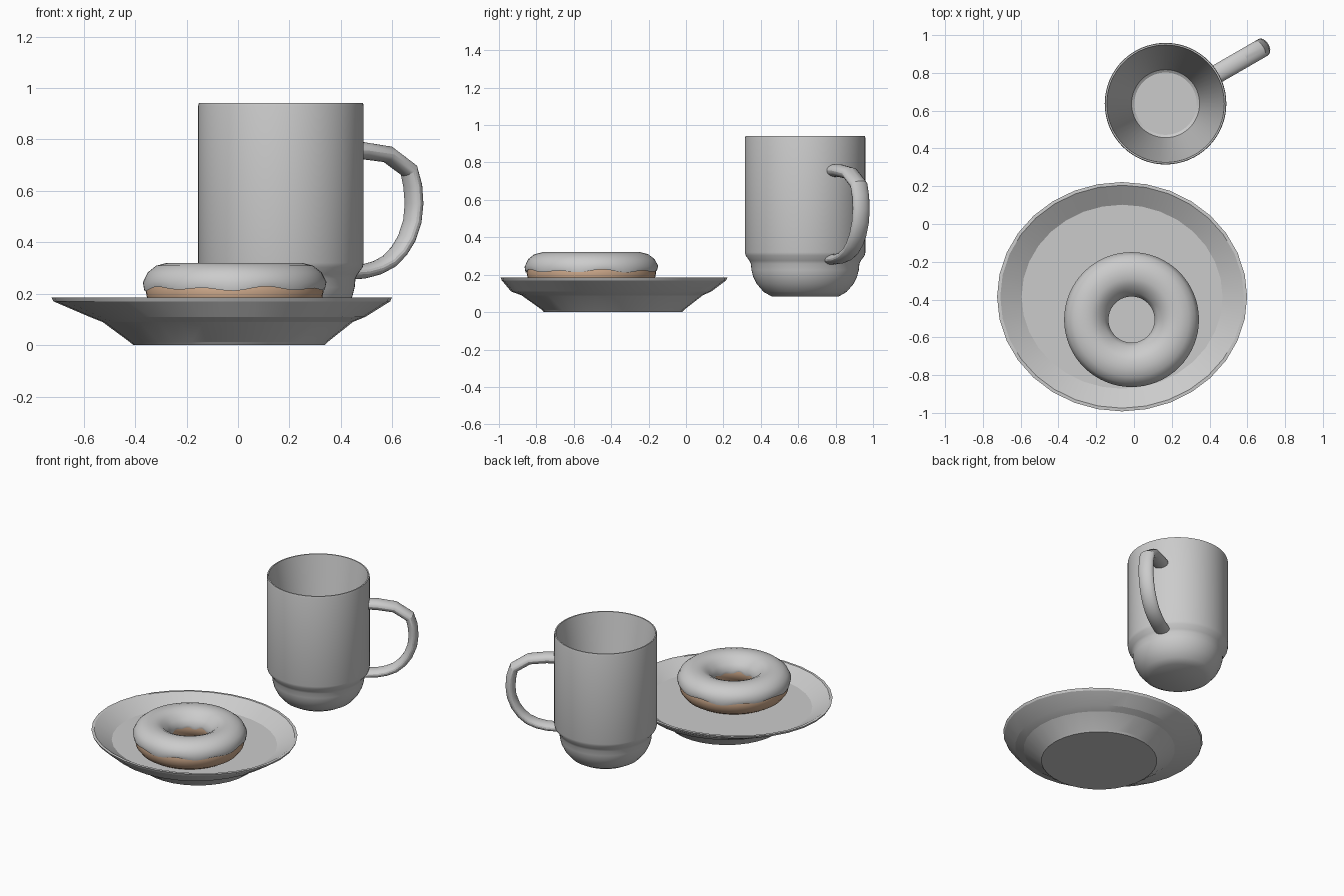
import bpy, bmesh
from math import sin, cos, pi, radians
from mathutils import Vector

if "Cube" in bpy.data.objects:
    bpy.data.objects.remove(bpy.data.objects["Cube"])


def loft(name, rings, loop=False, cap=True, smooth=30):
    """Skin a list of rings of points; loop joins last to first, cap fills the ends."""
    bm = bmesh.new()
    vs = [[bm.verts.new(p) for p in r] for r in rings]
    n = len(rings[0])
    pairs = list(zip(vs, vs[1:])) + ([(vs[-1], vs[0])] if loop else [])
    for a, b in pairs:
        for i in range(n):
            j = (i + 1) % n
            bm.faces.new((a[i], a[j], b[j], b[i]))
    if cap and not loop:
        bm.faces.new(vs[0][::-1])
        bm.faces.new(vs[-1])
    bmesh.ops.recalc_face_normals(bm, faces=bm.faces)
    me = bpy.data.meshes.new(name)
    bm.to_mesh(me)
    bm.free()
    ob = bpy.data.objects.new(name, me)
    bpy.context.collection.objects.link(ob)
    if smooth:
        bpy.ops.object.select_all(action='DESELECT')
        ob.select_set(True)
        bpy.context.view_layer.objects.active = ob
        bpy.ops.object.shade_smooth_by_angle(angle=radians(smooth))
    return ob


def ring(cx, cy, z, rx, ry=None, n=64, wave=0.0):
    ry = rx if ry is None else ry
    out = []
    for i in range(n):
        a = 2 * pi * i / n
        dz = wave * (sin(9 * a) + 0.6 * sin(5 * a + 1))
        out.append((cx + rx * cos(a), cy + ry * sin(a), z + dz))
    return out


# Plate: circular foot opening to a slightly oval rim, flat floor inside
PLATE = [(-.035, -.39, 0, .372, .37), (-.036, -.39, .012, .385, .38),
         (-.04, -.395, .09, .487, .485), (-.041, -.4, .11, .537, .535),
         (-.063, -.385, .17, .655, .6), (-.063, -.385, .185, .662, .607),
         (-.063, -.385, .186, .645, .59), (-.063, -.385, .118, .532, .487)]
loft("plate", [ring(*p, n=32) for p in PLATE], smooth=12)

# Doughnut dough: slightly flattened torus
DX, DY = -.013, -.506
dough = loft("doughnut", [
    ring(DX, DY, .208 + .098 * sin(2 * pi * k / 16), .236 + .11 * cos(2 * pi * k / 16), n=48)
    for k in range(16)], loop=True, smooth=60)
mat = bpy.data.materials.new("dough")
mat.diffuse_color = (.62, .40, .26, 1)
mat.use_nodes = True
mat.node_tree.nodes["Principled BSDF"].inputs["Base Color"].default_value = mat.diffuse_color
dough.data.materials.append(mat)

# Icing: shell over the dough with wavy edges (radius, height, wave)
ICING = [(.338, .226, .006), (.352, .219, .006), (.357, .245, .002), (.338, .283, 0),
         (.305, .309, 0), (.262, .32, 0), (.215, .319, 0), (.178, .303, 0),
         (.142, .268, 0), (.122, .235, .003), (.124, .217, .006), (.134, .223, .006),
         (.155, .265, 0), (.2, .292, 0), (.236, .296, 0), (.29, .285, 0)]
loft("icing", [ring(DX, DY, z, r, wave=w) for r, z, w in ICING], loop=True, smooth=45)

# Mug: stepped body with rounded base and tapering interior (radius, height)
MX, MY = .167, .637
MUG = [(.178, .083), (.222, .108), (.258, .15), (.278, .19), (.287, .225), (.29, .258),
       (.298, .275), (.318, .302), (.322, .32), (.322, .93), (.319, .942), (.311, .942),
       (.309, .93), (.18, .16), (.165, .15)]
loft("mug_body", [ring(MX, MY, z, r) for r, z in MUG])

# Handle: oval section swept along a path (distance from mug axis, height)
PATH = [(.29, .757), (.37, .756), (.48, .742), (.575, .68), (.592, .62), (.598, .55),
        (.59, .48), (.565, .415), (.53, .365), (.485, .325), (.43, .3), (.37, .286), (.275, .28)]
out = Vector((cos(radians(30)), sin(radians(30)), 0))
side = Vector((-out.y, out.x, 0))
up = Vector((0, 0, 1))
rings = []
for i, (t, z) in enumerate(PATH):
    a, b = PATH[max(i - 1, 0)], PATH[min(i + 1, len(PATH) - 1)]
    d = (out * (b[0] - a[0]) + up * (b[1] - a[1])).normalized()
    nrm = side.cross(d)
    thick = .034 - .007 * i / (len(PATH) - 1)
    c = Vector((MX, MY, 0)) + out * t + up * z
    rings.append([c + nrm * thick * cos(2 * pi * k / 20) + side * .05 * sin(2 * pi * k / 20)
                  for k in range(20)])
loft("mug_handle", rings, smooth=25)
